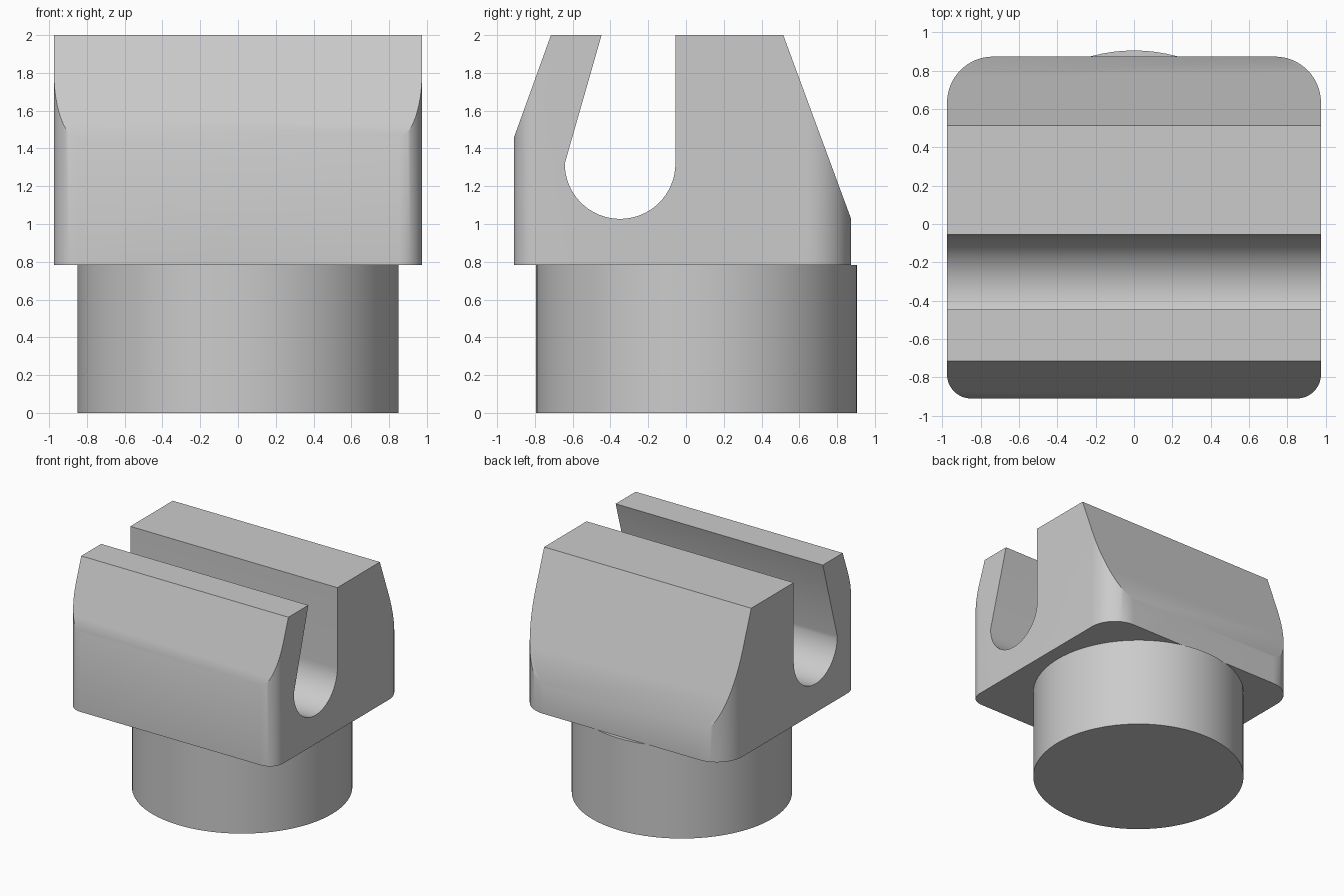
import bpy, bmesh
from math import sin, cos, radians
from mathutils import Vector

cube = bpy.data.objects.get("Cube")
if cube:
    bpy.data.objects.remove(cube, do_unlink=True)

grey = bpy.data.materials.new("plain grey")
grey.use_nodes = True
color = (0.6, 0.6, 0.6, 1)
grey.diffuse_color = color
grey.node_tree.nodes["Principled BSDF"].inputs["Base Color"].default_value = color


def arc(cx, cy, r, start, end, steps):
    """Points along a circular arc, angles in degrees."""
    angles = [radians(start + (end - start) * i / steps) for i in range(steps + 1)]
    return [(cx + r * cos(a), cy + r * sin(a)) for a in angles]


def prism(name, points, direction):
    """Extrude a closed 3D outline along a direction."""
    bm = bmesh.new()
    face = bm.faces.new([bm.verts.new(p) for p in points])
    grown = bmesh.ops.extrude_face_region(bm, geom=[face], use_keep_orig=True)
    verts = [v for v in grown["geom"] if isinstance(v, bmesh.types.BMVert)]
    bmesh.ops.translate(bm, verts=verts, vec=Vector(direction))
    bmesh.ops.recalc_face_normals(bm, faces=bm.faces)
    mesh = bpy.data.meshes.new(name)
    bm.to_mesh(mesh)
    bm.free()
    mesh.materials.append(grey)
    obj = bpy.data.objects.new(name, mesh)
    bpy.context.collection.objects.link(obj)
    return obj


def activate(obj):
    bpy.ops.object.select_all(action="DESELECT")
    obj.select_set(True)
    bpy.context.view_layer.objects.active = obj


half, front, back, shoulder, top = 0.975, -0.91, 0.873, 0.782, 2.0

# Clamp head: side profile with tapered jaws and a round-bottomed slot
slot = arc(-0.349, 1.32, 0.293, 0, -180, 32)
profile = [(front, shoulder), (back, shoulder), (back, 1.03), (0.515, top),
           (-0.056, top)] + slot + [(-0.447, top), (-0.715, top), (front, 1.46)]
head = prism("clamp_head", [(-half, y, z) for y, z in profile], (2 * half, 0, 0))

# Rounded plan outline trims the vertical corners of the head
rf, rb = 0.125, 0.24
plan = (arc(half - rb, back - rb, rb, 0, 90, 16)
        + arc(rb - half, back - rb, rb, 90, 180, 16)
        + arc(rf - half, front + rf, rf, 180, 270, 12)
        + arc(half - rf, front + rf, rf, 270, 360, 12))
trim = prism("corner_trim", [(x, y, 0.5) for x, y in plan], (0, 0, 2))
trim.hide_render = True
activate(head)
mod = head.modifiers.new("round corners", "BOOLEAN")
mod.operation, mod.solver, mod.object = "INTERSECT", "EXACT", trim
bpy.ops.object.modifier_apply(modifier=mod.name)
bpy.data.objects.remove(trim, do_unlink=True)

# Round stem below the head, set slightly toward the back
circle = arc(0, 0.055, 0.85, 0, 360, 96)[:-1]
stem = prism("round_stem", [(x, y, 0) for x, y in circle], (0, 0, shoulder))

for part in (head, stem):
    activate(part)
    bpy.ops.object.shade_smooth_by_angle(angle=radians(30))
